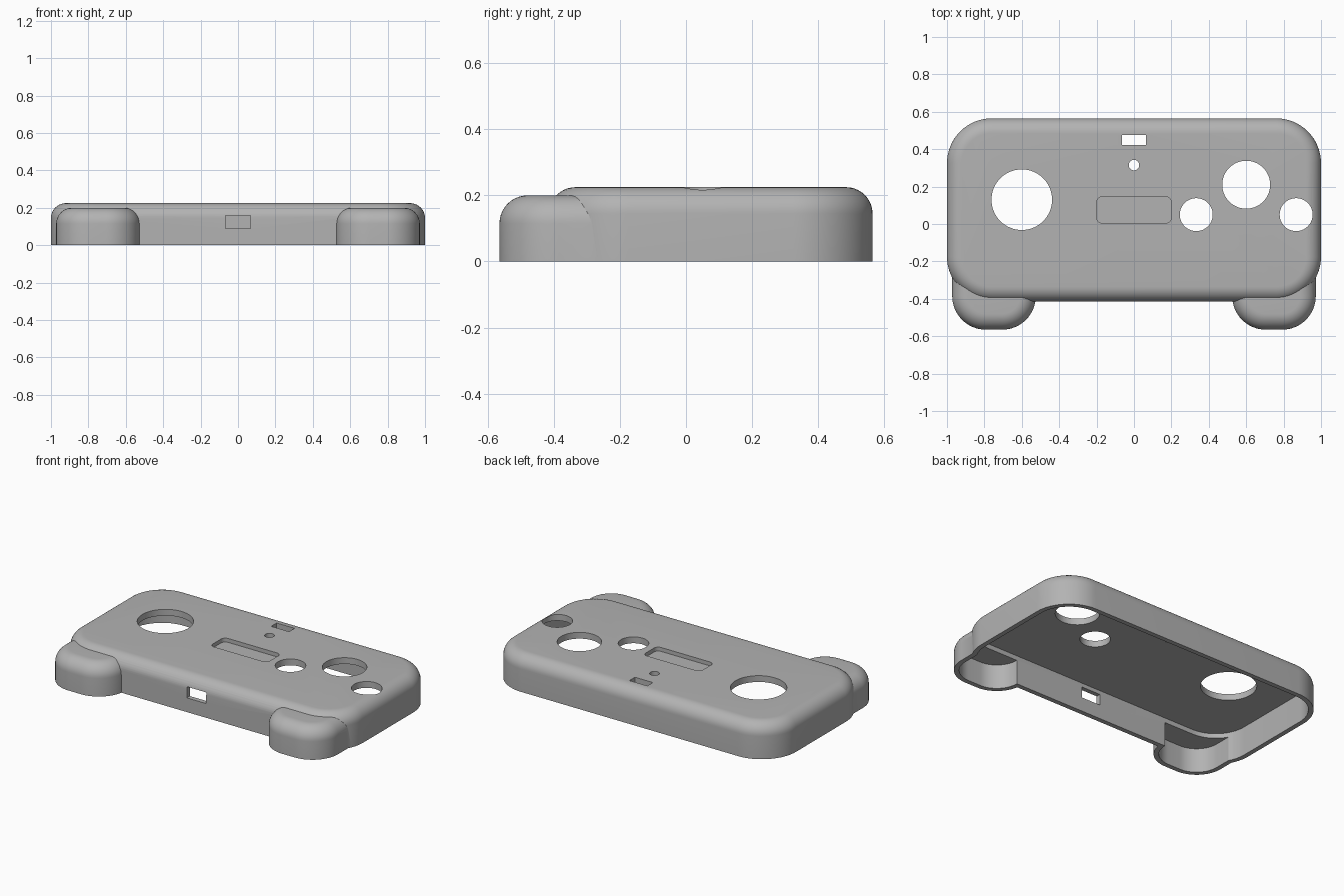
import bpy, bmesh, math

cube = bpy.data.objects.get("Cube")
if cube:
    bpy.data.objects.remove(cube, do_unlink=True)

WALL = 0.03
grey = bpy.data.materials.new("mid_grey")
grey.use_nodes = True
colour = (0.45, 0.45, 0.45, 1)
grey.diffuse_color = colour
grey.node_tree.nodes["Principled BSDF"].inputs["Base Color"].default_value = colour


def outline(x0, x1, y0, y1, r, steps=16):
    """Rounded rectangle, counter-clockwise."""
    pts = []
    corners = [(x1 - r, y1 - r), (x0 + r, y1 - r), (x0 + r, y0 + r), (x1 - r, y0 + r)]
    for q, (cx, cy) in enumerate(corners):
        for i in range(steps + 1):
            a = math.pi / 2 * (q + i / steps)
            pts.append((cx + r * math.cos(a), cy + r * math.sin(a)))
    return pts


def block(name, rect, r, z0, z1, fillet=0.0, steps=10):
    """Rounded block whose top edge can be filleted."""
    x0, x1, y0, y1 = rect
    levels = [(0, z0)]
    if fillet:
        for i in range(steps + 1):
            a = math.pi / 2 * i / steps
            levels.append((fillet * (1 - math.cos(a)), z1 - fillet + fillet * math.sin(a)))
    else:
        levels.append((0, z1))
    bm = bmesh.new()
    rings = []
    for d, z in levels:
        pts = outline(x0 + d, x1 - d, y0 + d, y1 - d, r - d)
        rings.append([bm.verts.new((x, y, z)) for x, y in pts])
    n = len(rings[0])
    for low, high in zip(rings, rings[1:]):
        for i in range(n):
            j = (i + 1) % n
            bm.faces.new((low[i], low[j], high[j], high[i]))
    bm.faces.new(rings[0][::-1])
    bm.faces.new(rings[-1])
    mesh = bpy.data.meshes.new(name)
    bm.to_mesh(mesh)
    bm.free()
    mesh.materials.append(grey)
    ob = bpy.data.objects.new(name, mesh)
    bpy.context.collection.objects.link(ob)
    return ob


def round_block(name, x, y, r, z0, z1):
    return block(name, (x - r, x + r, y - r, y + r), r * 0.999, z0, z1)


def combine(target, other, operation):
    """Boolean the other block into the target, then drop it."""
    mod = target.modifiers.new(operation.lower(), 'BOOLEAN')
    mod.operation = operation
    mod.solver = 'EXACT'
    mod.object = other
    bpy.context.view_layer.objects.active = target
    bpy.ops.object.modifier_apply(modifier=mod.name)
    bpy.data.objects.remove(other, do_unlink=True)


def inset(rect, d):
    return rect[0] + d, rect[1] - d, rect[2] + d, rect[3] - d


# Main shell and the two front grips
body_rect = (-1, 1, -0.415, 0.565)
grip_rects = [(-0.972, -0.525, -0.565, -0.1), (0.525, 0.972, -0.565, -0.1)]
shell = block("controller_shell", body_rect, 0.24, 0, 0.225, 0.08)
for rect in grip_rects:
    combine(shell, block("grip", rect, 0.18, 0, 0.2, 0.085), 'UNION')

# Hollow inside, open at the bottom
cutters = [block("cavity", inset(body_rect, WALL), 0.24 - WALL, -0.1, 0.185)]
for rect in grip_rects:
    cutters.append(block("grip_cavity", inset(rect, WALL), 0.18 - WALL, -0.2, 0.155))

# Round openings: direction pad, buttons and indicator
for x, y, r in [(-0.6, 0.13, 0.162), (0.6, 0.21, 0.128), (0.333, 0.05, 0.088),
                (0.867, 0.05, 0.088), (0, 0.315, 0.028)]:
    cutters.append(round_block("round_opening", x, y, r, 0.1, 0.3))

# Top slot, shallow screen recess and front port
cutters.append(block("top_slot", (-0.063, 0.063, 0.422, 0.477), 0.002, 0.1, 0.3))
cutters.append(block("screen_recess", (-0.2, 0.2, 0.005, 0.145), 0.03, 0.2, 0.3))
cutters.append(block("front_port", (-0.068, 0.068, -0.5, -0.33), 0.002, 0.09, 0.16))
for cutter in cutters:
    combine(shell, cutter, 'DIFFERENCE')

bpy.ops.object.select_all(action='DESELECT')
shell.select_set(True)
bpy.context.view_layer.objects.active = shell
bpy.ops.object.shade_smooth_by_angle(angle=math.radians(30))
